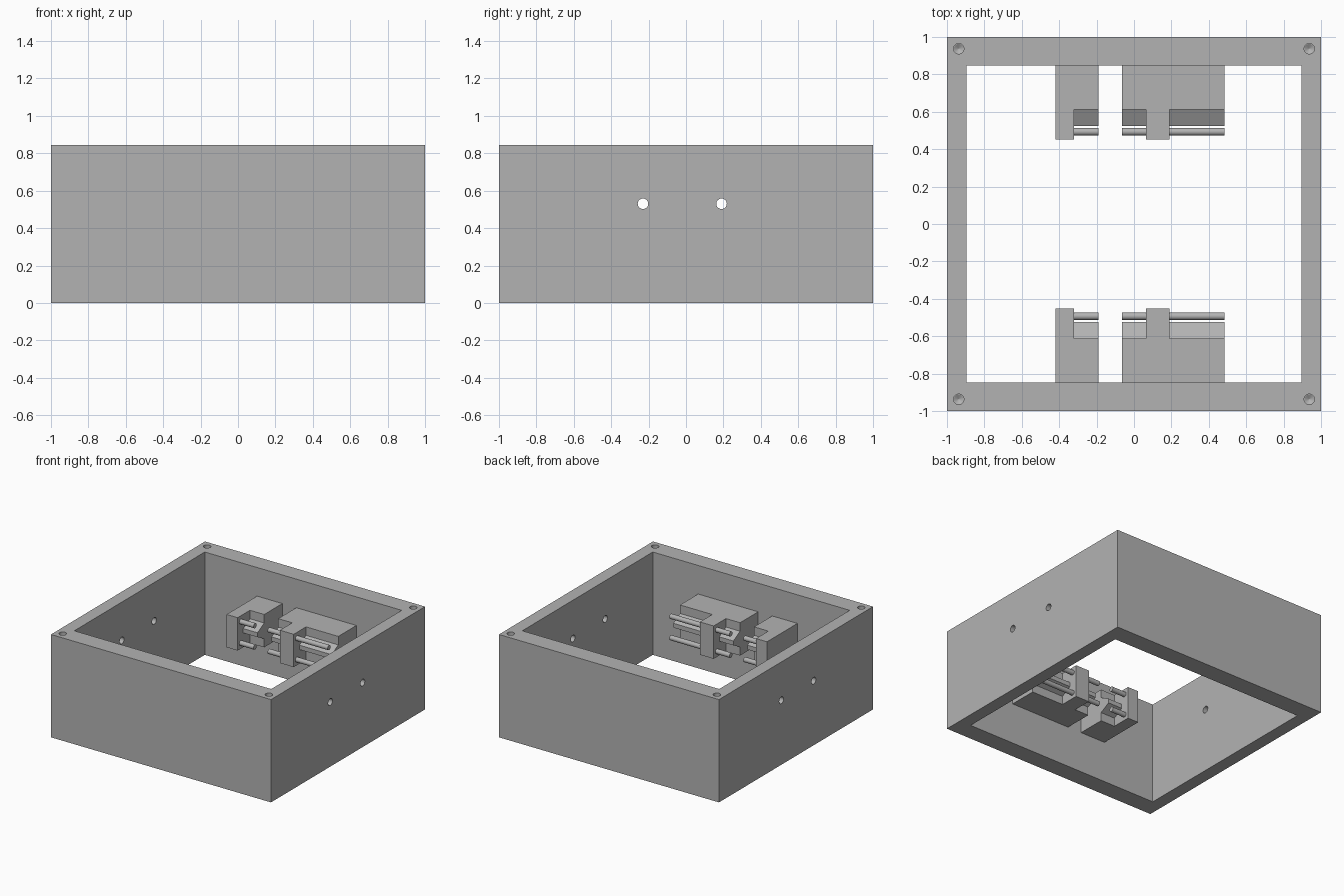
import bpy, bmesh, math
from mathutils import Matrix

cube = bpy.data.objects.get("Cube")
if cube:
    bpy.data.objects.remove(cube, do_unlink=True)

grey = bpy.data.materials.new("plain grey")
grey.use_nodes = True
grey.diffuse_color = (0.45, 0.45, 0.45, 1)
grey.node_tree.nodes["Principled BSDF"].inputs["Base Color"].default_value = (0.45, 0.45, 0.45, 1)


def finish(bm, name):
    bmesh.ops.recalc_face_normals(bm, faces=bm.faces)
    mesh = bpy.data.meshes.new(name)
    bm.to_mesh(mesh)
    bm.free()
    mesh.materials.append(grey)
    obj = bpy.data.objects.new(name, mesh)
    bpy.context.collection.objects.link(obj)
    return obj


def prism(name, profile, x0, x1):
    """Extrude a (y, z) outline along x."""
    bm = bmesh.new()
    face = bm.faces.new([bm.verts.new((x0, y, z)) for y, z in profile])
    ext = bmesh.ops.extrude_face_region(bm, geom=[face])["geom"]
    bmesh.ops.translate(bm, vec=(x1 - x0, 0, 0),
                        verts=[v for v in ext if isinstance(v, bmesh.types.BMVert)])
    return finish(bm, name)


def box(name, x0, x1, y0, y1, z0, z1):
    return prism(name, [(y0, z0), (y1, z0), (y1, z1), (y0, z1)], x0, x1)


def cylinder(name, centre, r_low, r_high, length, along_x=False):
    bm = bmesh.new()
    turn = Matrix.Rotation(math.pi / 2, 4, 'Y') if along_x else Matrix()
    bmesh.ops.create_cone(bm, cap_ends=True, segments=32, radius1=r_low, radius2=r_high,
                          depth=length, matrix=Matrix.Translation(centre) @ turn)
    return finish(bm, name)


def activate(obj):
    bpy.ops.object.select_all(action='DESELECT')
    obj.select_set(True)
    bpy.context.view_layer.objects.active = obj


def smooth(obj):
    activate(obj)
    bpy.ops.object.shade_smooth_by_angle(angle=math.radians(30))


def cut(obj, cutter):
    cutter.hide_render = True
    mod = obj.modifiers.new("cut", 'BOOLEAN')
    mod.operation = 'DIFFERENCE'
    mod.solver = 'EXACT'
    mod.object = cutter
    activate(obj)
    bpy.ops.object.modifier_apply(modifier=mod.name)
    bpy.data.objects.remove(cutter, do_unlink=True)


HEIGHT, WALL_X, WALL_Y = 0.845, 0.895, 0.847

# Open frame with four walls
frame = box("frame", -1, 1, -1, 1, 0, HEIGHT)
cut(frame, box("opening_cutter", -WALL_X, WALL_X, -WALL_Y, WALL_Y, -0.1, 1))

# Round holes through both side walls
for y in (-0.23, 0.19):
    cut(frame, cylinder("side_hole_cutter", (0, y, 0.53), 0.028, 0.028, 2.2, True))

# Blind screw holes with conical bottoms in the top corners
for x in (-0.937, 0.937):
    for y in (-0.937, 0.937):
        cut(frame, cylinder("screw_hole_cutter", (x, y, HEIGHT - 0.05), 0.028, 0.028, 0.2))
        cut(frame, cylinder("screw_tip_cutter", (x, y, HEIGHT - 0.157), 0.001, 0.028, 0.016))
smooth(frame)

# Rod holders: block span in x, finger span in x, rod span in x
LOW, HIGH, MID = 0.34, 0.61, 0.475
BASE, TIP, FINGER, ROD = 0.612, 0.525, 0.452, 0.493
holders = {"narrow": ((-0.42, -0.19), (-0.42, -0.32), (-0.33, -0.19)),
           "wide": ((-0.063, 0.483), (0.065, 0.19), (-0.063, 0.483))}

for side, s in (("front", -1), ("back", 1)):
    for size, (block, finger, rod) in holders.items():
        tag = f"{side}_{size}"
        # Block with a tapered tongue in the middle of its face
        outline = [(WALL_Y, LOW), (BASE, LOW), (BASE, MID - 0.065), (TIP, MID - 0.018),
                   (TIP, MID + 0.018), (BASE, MID + 0.065), (BASE, HIGH), (WALL_Y, HIGH)]
        prism(tag + "_block", [(s * y, z) for y, z in outline], *block)
        # Finger that carries the rods
        box(tag + "_finger", *finger, s * FINGER, s * BASE, LOW, HIGH)
        # Pair of rods
        for level, z in (("lower", 0.387), ("upper", 0.563)):
            smooth(cylinder(f"{tag}_{level}_rod", (sum(rod) / 2, s * ROD, z),
                            0.02, 0.02, rod[1] - rod[0], True))
